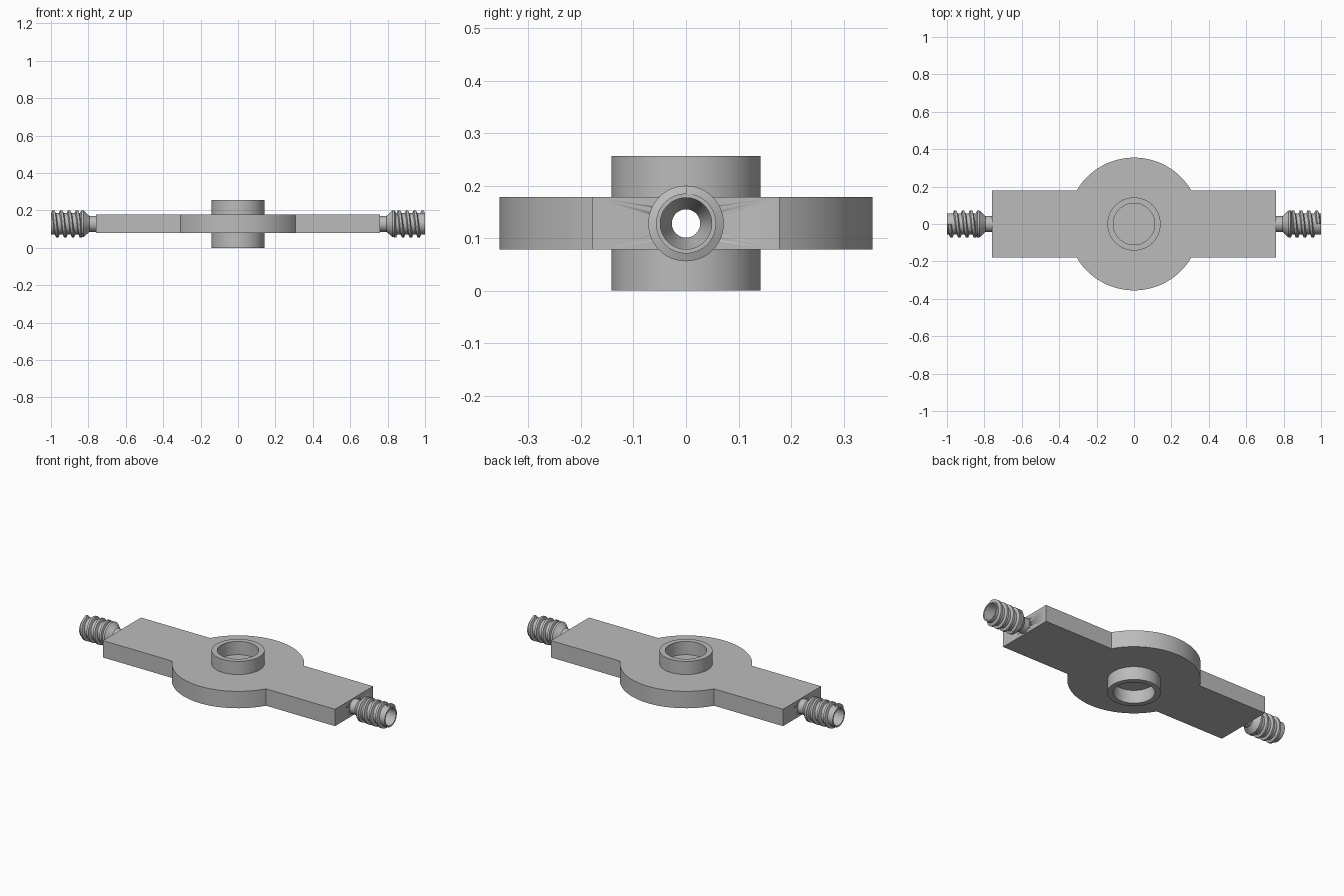
import bpy, bmesh
from math import sin, cos, pi, asin, radians

cube = bpy.data.objects.get("Cube")
if cube:
    bpy.data.objects.remove(cube)

MID = 0.128          # height of the plate's centre line
HALF = 0.05          # half the plate thickness
TOTAL = 2 * MID
BORE = 0.027
SEGS = 64

grey = bpy.data.materials.new("plain grey")
grey.use_nodes = True
grey.diffuse_color = (0.5, 0.5, 0.5, 1)
grey.node_tree.nodes["Principled BSDF"].inputs["Base Color"].default_value = (0.5, 0.5, 0.5, 1)


def finish(name, bm, angle=30):
    bmesh.ops.recalc_face_normals(bm, faces=bm.faces)
    mesh = bpy.data.meshes.new(name)
    bm.to_mesh(mesh)
    bm.free()
    mesh.materials.append(grey)
    obj = bpy.data.objects.new(name, mesh)
    bpy.context.scene.collection.objects.link(obj)
    bpy.ops.object.select_all(action='DESELECT')
    obj.select_set(True)
    bpy.context.view_layer.objects.active = obj
    bpy.ops.object.shade_smooth_by_angle(angle=radians(angle))
    return obj


def sweep(name, rings, closed, angle=30):
    """Skin a series of closed cross-sections."""
    bm = bmesh.new()
    rows = [[bm.verts.new(p) for p in ring] for ring in rings]
    n = len(rows[0])
    for i in range(len(rows) if closed else len(rows) - 1):
        a, b = rows[i], rows[(i + 1) % len(rows)]
        for j in range(n):
            k = (j + 1) % n
            bm.faces.new((a[j], a[k], b[k], b[j]))
    if not closed:
        bm.faces.new(rows[0])
        bm.faces.new(rows[-1])
    return finish(name, bm, angle)


# Plate: rectangle merged with a central disc
R, W, L = 0.355, 0.178, 0.76
start = asin(W / R)
arc = [start + (pi - 2 * start) * i / 40 for i in range(41)]
upper = [(L, W)] + [(R * cos(t), R * sin(t)) for t in arc] + [(-L, W)]
outline = upper + [(-x, -y) for x, y in upper]
bm = bmesh.new()
face = bm.faces.new([bm.verts.new((x, y, MID - HALF)) for x, y in outline])
grown = bmesh.ops.extrude_face_region(bm, geom=[face])
bmesh.ops.translate(bm, vec=(0, 0, 2 * HALF),
                    verts=[v for v in grown["geom"] if isinstance(v, bmesh.types.BMVert)])
plate = finish("plate", bm)

# Lengthwise bore through the plate
bore = sweep("bore_cutter", [[(x, BORE * cos(2 * pi * i / SEGS), MID + BORE * sin(2 * pi * i / SEGS))
                              for i in range(SEGS)] for x in (-0.9, 0.9)], False)
bore.hide_render = True
bore.hide_viewport = True
cut = plate.modifiers.new("bore", 'BOOLEAN')
cut.operation = 'DIFFERENCE'
cut.solver = 'EXACT'
cut.object = bore

# Hub collars above and below the plate
for name, low, high in (("top_collar", MID + HALF, TOTAL), ("bottom_collar", 0, MID - HALF)):
    section = [(0.142, low), (0.142, high), (0.111, high), (0.111, low)]
    sweep(name, [[(r * cos(2 * pi * i / SEGS), r * sin(2 * pi * i / SEGS), z) for r, z in section]
                 for i in range(SEGS)], True)

# Hollow threaded nozzles at both ends
nozzle = [(0.755, 0.043), (0.795, 0.043), (0.825, 0.071), (0.838, 0.071), (0.845, 0.057),
          (1.0, 0.057), (1.0, 0.049), (0.84, 0.049), (0.80, BORE), (0.755, BORE)]
ridge = [(-0.013, 0.054), (-0.006, 0.072), (0.006, 0.072), (0.013, 0.054)]
PITCH, TURNS, STEPS = 0.042, 3.5, 48
count = int(TURNS * STEPS)

for side, s in (("left", 1), ("right", -1)):
    sweep(side + "_nozzle",
          [[(s * x, s * r * cos(2 * pi * i / SEGS), MID + r * sin(2 * pi * i / SEGS))
            for x, r in nozzle] for i in range(SEGS)], True)
    # The screw ridge finishes at the top of the open end
    coils = []
    for i in range(count + 1):
        back = (count - i) / STEPS
        t = pi / 2 - 2 * pi * back
        x0 = 0.987 - PITCH * back
        coils.append([(s * (x0 + dx), s * r * cos(t), MID + r * sin(t)) for dx, r in ridge])
    sweep(side + "_screw_thread", coils, False)
